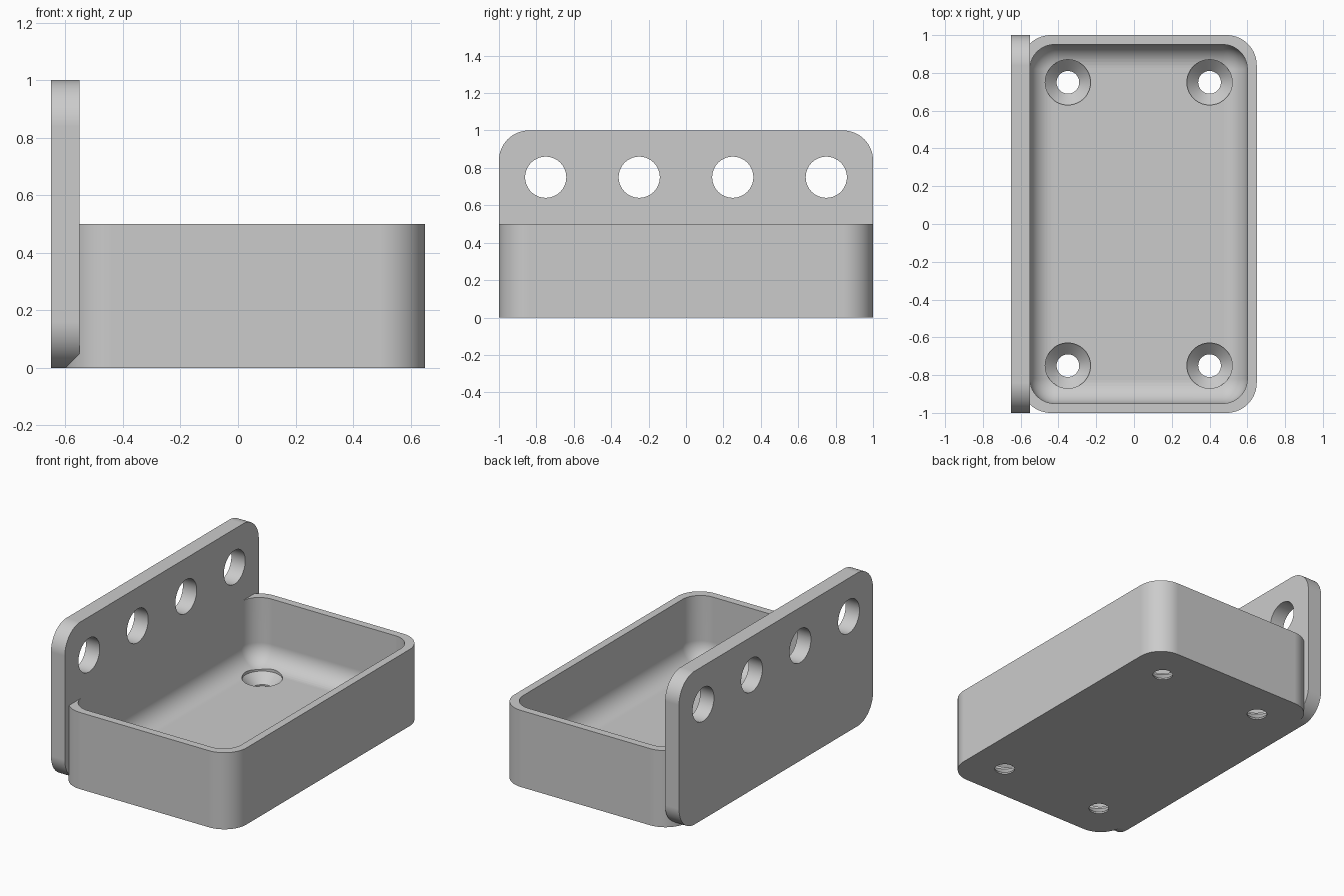
import bpy, bmesh
from math import sin, cos, pi

cube = bpy.data.objects.get("Cube")
if cube:
    bpy.data.objects.remove(cube, do_unlink=True)

grey = bpy.data.materials.new("plain grey")
grey.use_nodes = True
colour = (0.6, 0.6, 0.6, 1)
grey.diffuse_color = colour
grey.node_tree.nodes["Principled BSDF"].inputs["Base Color"].default_value = colour

CORNER = 0.16     # outer corner radius
WALL = 0.05
FLOOR = 0.08
FILLET = 0.125    # floor to wall rounding


def rounded_rect(a0, a1, b0, b1, r, n=16):
    """Counter-clockwise outline of a rectangle with round corners."""
    centres = [(a1 - r, b1 - r), (a0 + r, b1 - r), (a0 + r, b0 + r), (a1 - r, b0 + r)]
    return [(ca + r * cos((q + i / n) * pi / 2), cb + r * sin((q + i / n) * pi / 2))
            for q, (ca, cb) in enumerate(centres) for i in range(n + 1)]


def circle(a, b, r, n=64):
    return [(a + r * cos(2 * pi * i / n), b + r * sin(2 * pi * i / n)) for i in range(n)]


def stack(name, layers, along_x=False):
    """Solid through outlines at given heights, along z or along x."""
    bm = bmesh.new()
    rings = []
    for outline, h in layers:
        rings.append([bm.verts.new((h, a, b) if along_x else (a, b, h)) for a, b in outline])
    for low, high in zip(rings, rings[1:]):
        for i in range(len(low)):
            j = (i + 1) % len(low)
            bm.faces.new((low[i], low[j], high[j], high[i]))
    bm.faces.new(rings[0][::-1])
    bm.faces.new(rings[-1])
    bmesh.ops.recalc_face_normals(bm, faces=bm.faces)
    mesh = bpy.data.meshes.new(name)
    bm.to_mesh(mesh)
    bm.free()
    obj = bpy.data.objects.new(name, mesh)
    bpy.context.collection.objects.link(obj)
    mesh.materials.append(grey)
    return obj


def activate(obj):
    bpy.ops.object.select_all(action='DESELECT')
    obj.select_set(True)
    bpy.context.view_layer.objects.active = obj


def cut(obj, cutter):
    cutter.hide_render = True
    mod = obj.modifiers.new("cut", 'BOOLEAN')
    mod.operation = 'DIFFERENCE'
    mod.solver = 'EXACT'
    mod.object = cutter
    activate(obj)
    bpy.ops.object.modifier_apply(modifier=mod.name)
    bpy.data.objects.remove(cutter, do_unlink=True)


def finish(obj):
    activate(obj)
    bpy.ops.object.shade_smooth_by_angle(angle=pi / 6)
    mod = obj.modifiers.new("clean normals", 'WEIGHTED_NORMAL')
    mod.keep_sharp = True


# Tray body, its end tucked into the plate
body = rounded_rect(-0.6, 0.65, -1, 1, CORNER)
tray = stack("tray", [(body, 0), (body, 0.5)])


# Hollow with a rounded floor edge
def hollow_outline(inset):
    return rounded_rect(-0.551 + inset, 0.65 - WALL - inset,
                        -1 + WALL + inset, 1 - WALL - inset, 0.13 - inset)


layers = []
steps = 12
for i in range(steps + 1):
    t = pi / 2 * (1 - i / steps)
    layers.append((hollow_outline(FILLET * (1 - cos(t))), FLOOR + FILLET * (1 - sin(t))))
layers.append((hollow_outline(0), 0.6))
cut(tray, stack("hollow", layers))

# Countersunk screw holes in the floor
for x in (-0.35, 0.4):
    for y in (-0.75, 0.75):
        profile = [(0.06, -0.1), (0.06, 0.01), (0.12, 0.07), (0.12, 0.3)]
        cut(tray, stack("screw_hole", [(circle(x, y, r), z) for r, z in profile]))
finish(tray)

# Upright plate with a row of round holes
panel = rounded_rect(-1, 1, 0, 1, CORNER)
plate = stack("upright_plate", [(panel, -0.65), (panel, -0.55)], along_x=True)
for i in range(4):
    hole = circle(-0.75 + 0.5 * i, 0.75, 0.11)
    cut(plate, stack("round_hole", [(hole, -0.8), (hole, -0.4)], along_x=True))
finish(plate)
